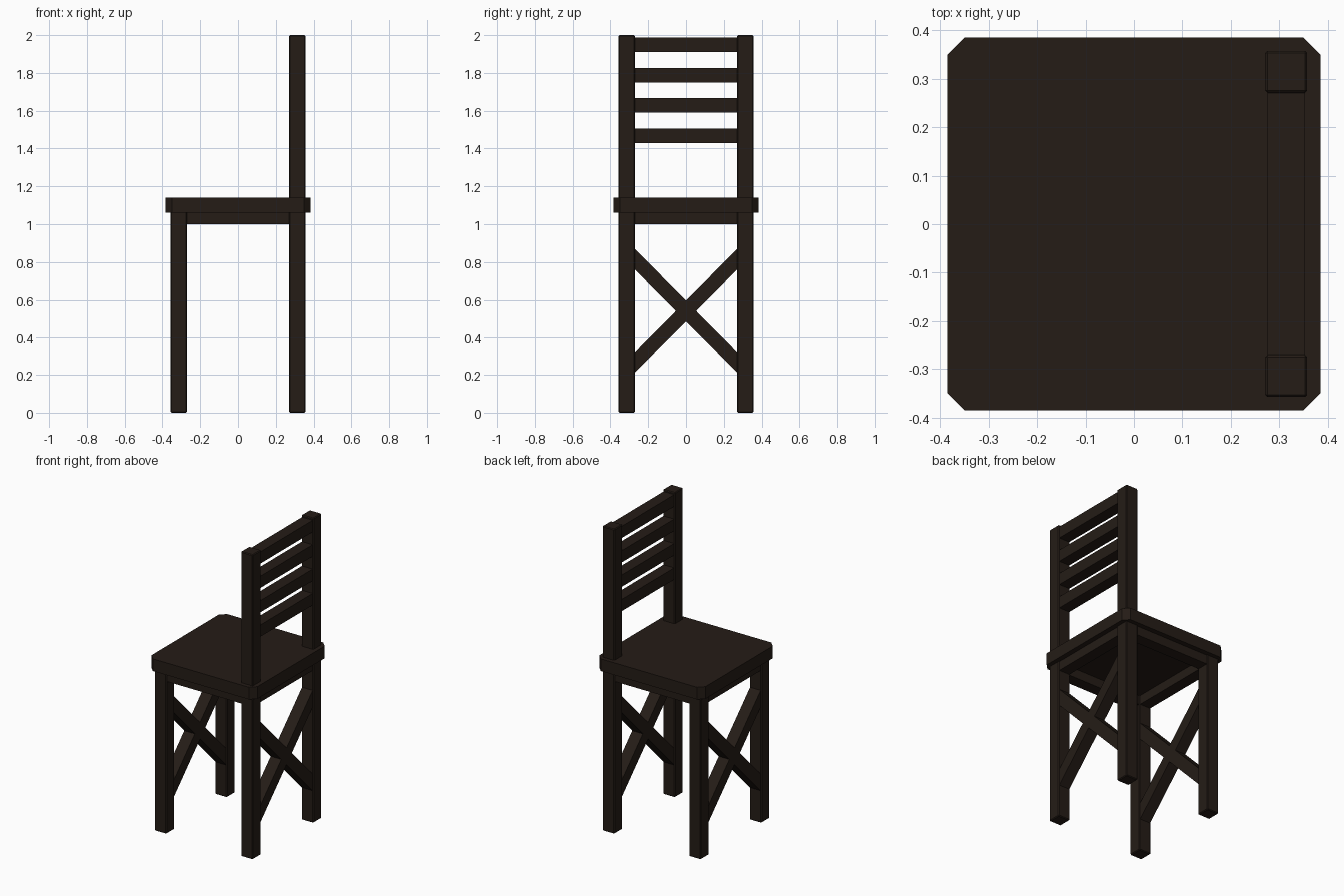
import bpy
import bmesh
import math

if "Cube" in bpy.data.objects:
    bpy.data.objects.remove(bpy.data.objects["Cube"])

WOOD = bpy.data.materials.new("dark_wood")
WOOD.diffuse_color = (0.018, 0.0115, 0.008, 1)
WOOD.use_nodes = True
WOOD.node_tree.nodes["Principled BSDF"].inputs["Base Color"].default_value = WOOD.diffuse_color


def box(name, center, size, bevel=0.0, vertical_only=False, tilt=0.0):
    """Box with optional chamfer; tilt turns it about the x axis."""
    bm = bmesh.new()
    bmesh.ops.create_cube(bm, size=1)
    bmesh.ops.scale(bm, vec=size, verts=bm.verts)
    if bevel:
        edges = [e for e in bm.edges if not vertical_only
                 or abs(e.verts[0].co.z - e.verts[1].co.z) > 1e-4]
        bmesh.ops.bevel(bm, geom=edges, offset=bevel, segments=1, affect='EDGES')
    mesh = bpy.data.meshes.new(name)
    bm.to_mesh(mesh)
    bm.free()
    mesh.materials.append(WOOD)
    obj = bpy.data.objects.new(name, mesh)
    obj.location = center
    obj.rotation_euler.x = tilt
    bpy.context.collection.objects.link(obj)
    return obj


LEG = 0.087      # leg width
POS = 0.314      # leg centre offset
RAIL = 0.077     # rail thickness
SPAN = 2 * POS - LEG + 0.02

# Seat with clipped corners
box("seat", (0, 0, 1.10), (0.77, 0.77, 0.08), 0.036, vertical_only=True)

for side, s in (("right", 1), ("left", -1)):
    # Short legs, and tall legs that carry the backrest
    box(f"short_leg_{side}", (-POS, s * POS, 0.54), (LEG, LEG, 1.08), 0.005)
    box(f"back_post_{side}", (POS, s * POS, 1.0), (LEG, LEG, 2.0), 0.005)
    # Rails under the seat
    box(f"side_rail_{side}", (0, s * POS, 1.035), (SPAN, RAIL, 0.07))

for end, x in (("short", -POS), ("back", POS)):
    box(f"cross_rail_{end}", (x, 0, 1.035), (RAIL, SPAN, 0.07))
    # Crossed braces between each pair of legs
    for i, t in enumerate((1, -1)):
        box(f"brace_{end}_{i + 1}", (x, 0, 0.541), (RAIL, 0.86, RAIL),
            tilt=t * math.radians(45.4))

# Backrest slats
for i in range(4):
    box(f"back_slat_{i + 1}", (POS, 0, 1.468 + i * 0.16), (RAIL, SPAN, RAIL))
